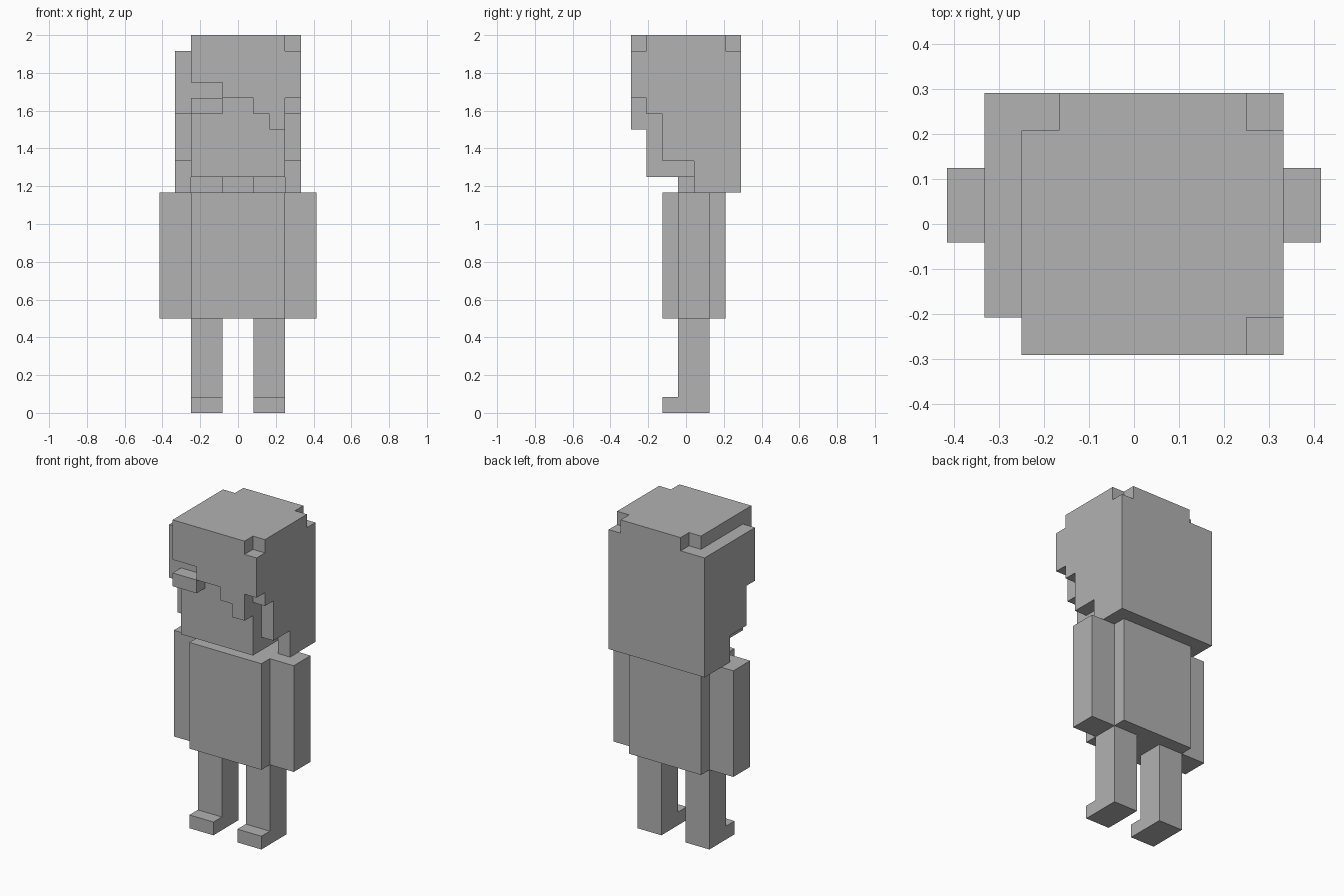
import bpy
import bmesh
from mathutils import Vector

U = 1 / 12  # one block

cube = bpy.data.objects.get("Cube")
if cube:
    bpy.data.objects.remove(cube, do_unlink=True)

grey = bpy.data.materials.new("plain_grey")
grey.use_nodes = True
grey.diffuse_color = (0.445, 0.445, 0.445, 1)
grey.node_tree.nodes["Principled BSDF"].inputs["Base Color"].default_value = grey.diffuse_color


def prism(name, outline, axis, start, end):
    """Extrude a flat outline, given in blocks, along one axis."""
    bm = bmesh.new()
    points = []
    for a, b in outline:
        p = [a, b]
        p.insert(axis, start)
        points.append(bm.verts.new(Vector(p) * U))
    face = bm.faces.new(points)
    extruded = bmesh.ops.extrude_face_region(bm, geom=[face])["geom"]
    shift = Vector((0, 0, 0))
    shift[axis] = (end - start) * U
    bmesh.ops.translate(bm, vec=shift, verts=[g for g in extruded if isinstance(g, bmesh.types.BMVert)])
    bmesh.ops.recalc_face_normals(bm, faces=bm.faces)
    mesh = bpy.data.meshes.new(name)
    bm.to_mesh(mesh)
    bm.free()
    mesh.materials.append(grey)
    obj = bpy.data.objects.new(name, mesh)
    bpy.context.collection.objects.link(obj)
    return obj


def box(name, x, y, z):
    outline = [(x[0], y[0]), (x[1], y[0]), (x[1], y[1]), (x[0], y[1])]
    return prism(name, outline, 2, z[0], z[1])


# Body, neck and head
box("body", (-3, 3), (-1.5, 2.5), (6, 14))
box("neck", (-1, 1), (-0.5, 1.5), (14, 15))
box("head", (-3, 3), (-2.5, 2.5), (15, 23))

# Paired parts: L-shaped legs, arms and stepped side hair
leg = [(-1.5, 0), (1.5, 0), (1.5, 6), (-0.5, 6), (-0.5, 1), (-1.5, 1)]
arm = [(-0.5, 6), (1.5, 6), (1.5, 14), (-0.5, 14)]
side_hair = [(0.5, 14), (3.5, 14), (3.5, 23), (-2.5, 23), (-2.5, 19),
             (-1.5, 19), (-1.5, 16), (0.5, 16)]
for side, s in (("left", 1), ("right", -1)):
    prism(side + "_leg", leg, 0, s * 1, s * 3)
    prism(side + "_arm", arm, 0, s * 3, s * 5)
    prism(side + "_side_hair", side_hair, 0, s * 3, s * 4)

# Back hair and stepped fringe
box("back_hair", (-3, 3), (2.5, 3.5), (14, 23))
fringe = [(-3, 21), (-1, 21), (-1, 20), (1, 20), (1, 19), (2, 19), (2, 18),
          (3, 18), (3, 20), (4, 20), (4, 23), (-3, 23)]
prism("fringe", fringe, 1, -3.5, -2.5)
box("brow_block", (-3, -1), (-3.5, -2.5), (19, 20))

# Crown with clipped corners
crown = [(-3, -3.5), (3, -3.5), (3, -2.5), (4, -2.5), (4, 2.5), (3, 2.5),
         (3, 3.5), (-2, 3.5), (-2, 2.5), (-3, 2.5)]
prism("crown_hair", crown, 2, 23, 24)
